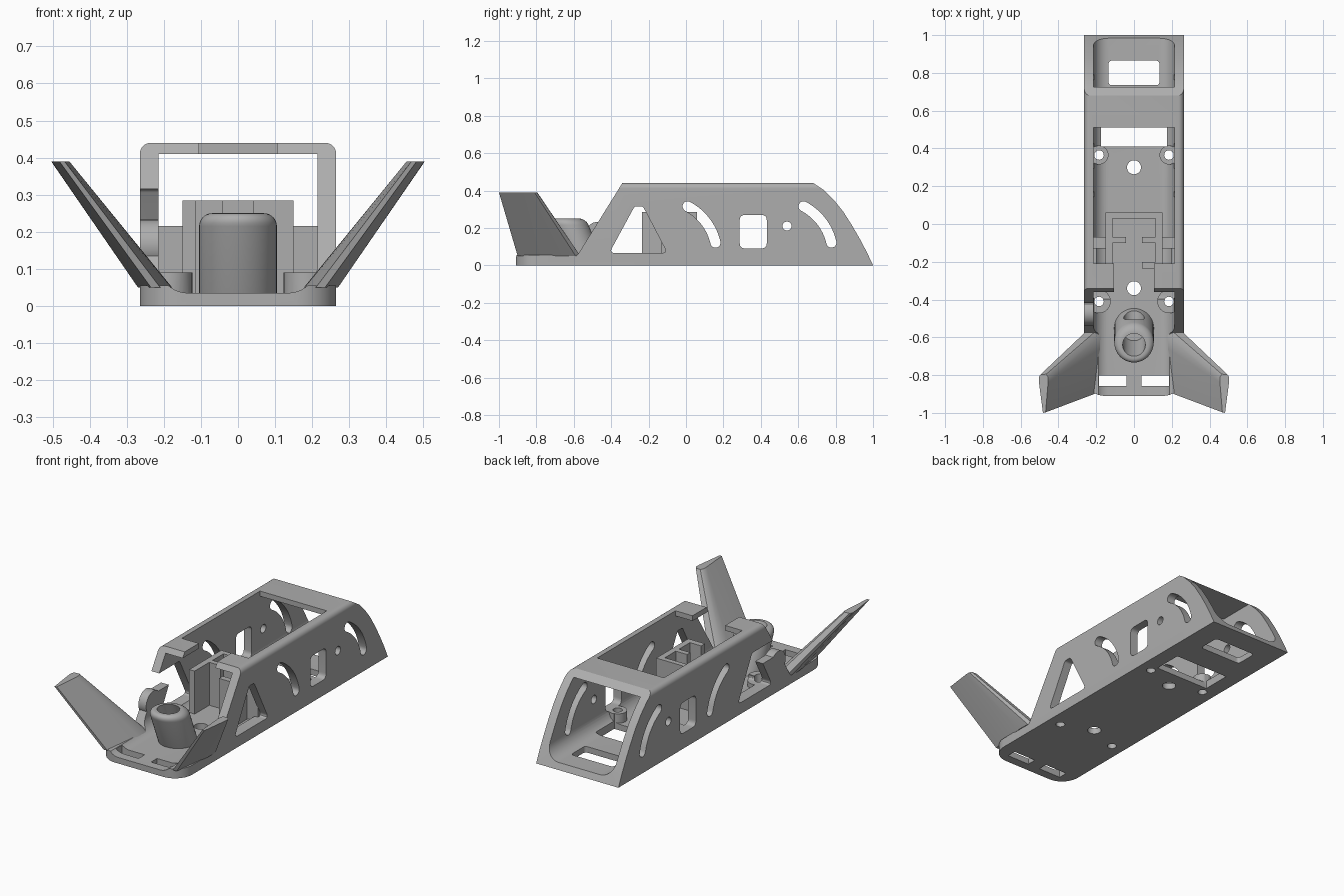
import bpy, bmesh, math
from mathutils import Vector

if "Cube" in bpy.data.objects:
    bpy.data.objects.remove(bpy.data.objects["Cube"])

grey = bpy.data.materials.new("plain_grey")
grey.use_nodes = True
COL = (0.42, 0.42, 0.42, 1)
grey.diffuse_color = COL
grey.node_tree.nodes["Principled BSDF"].inputs["Base Color"].default_value = COL


def make(name, bm):
    bmesh.ops.recalc_face_normals(bm, faces=bm.faces)
    me = bpy.data.meshes.new(name)
    bm.to_mesh(me)
    bm.free()
    me.materials.append(grey)
    ob = bpy.data.objects.new(name, me)
    bpy.context.collection.objects.link(ob)
    return ob


def loft(bm, rings):
    """Skin closed rings of equal length and cap both ends."""
    vs = [[bm.verts.new(p) for p in r] for r in rings]
    n = len(vs[0])
    for a, b in zip(vs, vs[1:]):
        for i in range(n):
            bm.faces.new((a[i], a[(i + 1) % n], b[(i + 1) % n], b[i]))
    bm.faces.new(vs[0][::-1])
    bm.faces.new(vs[-1])


def prism(name, pts, axis, lo, hi):
    def place(p, d):
        v = list(p)
        v.insert(axis, d)
        return v
    bm = bmesh.new()
    loft(bm, [[place(p, d) for p in pts] for d in (lo, hi)])
    return make(name, bm)


def arc(cx, cy, r, a0, a1, n=10):
    return [(cx + r * math.cos(math.radians(a0 + (a1 - a0) * i / n)),
             cy + r * math.sin(math.radians(a0 + (a1 - a0) * i / n))) for i in range(n + 1)]


def circle(cx, cy, r, n=32):
    return arc(cx, cy, r, 0, 360, n)[:-1]


def rounded(pts, r):
    """Round every corner of a polygon."""
    out = []
    for i, p in enumerate(pts):
        p = Vector(p)
        a = (Vector(pts[i - 1]) - p).normalized()
        b = (Vector(pts[(i + 1) % len(pts)]) - p).normalized()
        half = a.angle(b) / 2
        s, e = p + a * r / math.tan(half), p + b * r / math.tan(half)
        for k in range(7):
            t = k / 6
            out.append(tuple(s * (1 - t) ** 2 + p * 2 * t * (1 - t) + e * t * t))
    return out


def rect(x0, x1, y0, y1):
    return [(x0, y0), (x1, y0), (x1, y1), (x0, y1)]


def box(bm, x0, x1, y0, y1, z0, z1):
    loft(bm, [[(x, y, z) for x, y in rect(x0, x1, y0, y1)] for z in (z0, z1)])


def combine(ob, tool, op="DIFFERENCE"):
    m = ob.modifiers.new("bool", "BOOLEAN")
    m.operation, m.object, m.solver = op, tool, "EXACT"
    bpy.context.view_layer.objects.active = ob
    bpy.ops.object.modifier_apply(modifier=m.name)
    bpy.data.objects.remove(tool)


def smooth(ob):
    bpy.ops.object.select_all(action="DESELECT")
    ob.select_set(True)
    bpy.context.view_layer.objects.active = ob
    bpy.ops.object.shade_smooth_by_angle(angle=math.radians(30))


# Body: box tube with rounded top edges, trimmed by side and plan outlines
W, H, IN = 0.265, 0.44, 0.215
outer = [(-W, 0), (W, 0)] + arc(W - 0.03, H - 0.03, 0.03, 0, 90, 6) + arc(0.03 - W, H - 0.03, 0.03, 90, 180, 6)
body = prism("body_shell", outer, 1, -0.91, 1.05)
side = [(-1, -0.05), (-1, 0.055), (-0.58, 0.055), (-0.3215, 0.47), (0.63, 0.47), (0.68, 0.44),
        (0.735, 0.404), (0.79, 0.35), (0.84, 0.288), (0.888, 0.213), (0.93, 0.14), (0.967, 0.07),
        (1, 0), (1.02, -0.05)]
combine(body, prism("cut", side, 0, -0.4, 0.4), "INTERSECT")
plan = [(0.3, 1.1), (-0.3, 1.1), (-0.3, -0.8), *arc(-0.155, -0.8, 0.11, 180, 270),
        *arc(0.155, -0.8, 0.11, 270, 360), (0.3, -0.8)]
combine(body, prism("cut", plan, 2, -0.1, 0.6), "INTERSECT")
inner = arc(-0.135, 0.115, 0.08, 180, 270) + arc(0.135, 0.115, 0.08, 270, 360) + [(IN, 0.41), (-IN, 0.41)]
combine(body, prism("cut", inner, 1, -1.2, 1.2))

# Screw bosses rising from the floor
for x in (-0.185, 0.185):
    combine(body, prism("boss", circle(x, 0.365, 0.05), 2, 0.01, 0.09), "UNION")
    combine(body, prism("boss", circle(x, -0.41, 0.062), 2, 0.01, 0.09), "UNION")

# Roof opening, leaving a rear bar and two front tabs
combine(body, prism("cut", rect(-IN, IN, -0.21, 0.51), 2, 0.38, 0.5))
combine(body, prism("cut", rect(-0.105, 0.105, -0.6, -0.2), 2, 0.38, 0.5))

# Floor openings
floor_cuts = [rect(-0.175, 0.175, 0.41, 0.58), rounded(rect(-0.135, 0.135, 0.735, 0.865), 0.02),
              circle(0, 0.3, 0.037), circle(0, -0.34, 0.037)]
for s in (-1, 1):
    floor_cuts += [circle(s * 0.185, 0.365, 0.025), circle(s * 0.185, -0.41, 0.025),
                   rect(s * 0.1125 - 0.0725, s * 0.1125 + 0.0725, -0.857, -0.802)]
for pts in floor_cuts:
    combine(body, prism("cut", pts, 2, -0.1, 0.2))

# Wall openings, through both walls
def curved_slot(y):
    c, z, r, w = y - 0.13, 0.055, 0.295, 0.027
    a, b = 13, 62
    p, q = arc(c, z, r, a, b, 1)
    return (arc(c, z, r + w, a, b, 12) + arc(*q, w, b, b + 180, 8)[1:-1]
            + arc(c, z, r - w, b, a, 12) + arc(*p, w, a + 180, a + 360, 8)[1:-1])

triangle = rounded([(-0.41, 0.066), (-0.275, 0.315), (-0.23, 0.315), (-0.1, 0.066)], 0.018)
for pts in (triangle, curved_slot(0), curved_slot(0.62), circle(0.54, 0.21, 0.024),
            rounded(rect(0.287, 0.432, 0.09, 0.27), 0.03)):
    combine(body, prism("cut", pts, 0, -0.4, 0.4))

# Gap in the sloping edge of one wall, leaving a hook above a rounded lug
combine(body, prism("cut", rect(-0.6, -0.27, 0.215, 0.315), 0, -0.4, -0.2))
smooth(body)
smooth(prism("wall_lug", circle(-0.47, 0.165, 0.068), 0, -W, -IN))

# Component tray: side walls, back, split partition, half front, side ribs
bm = bmesh.new()
for s in (-1, 1):
    x0, x1 = sorted((s * 0.115, s * 0.15))
    box(bm, x0, x1, -0.235, 0.06, 0.03, 0.285)
    x0, x1 = sorted((s * 0.042, s * 0.115))
    box(bm, x0, x1, -0.1, -0.07, 0.03, 0.285)
    x0, x1 = sorted((s * 0.15, s * 0.22))
    box(bm, x0, x1, -0.13, -0.07, 0.03, 0.215)
box(bm, -0.115, 0.115, 0.03, 0.06, 0.03, 0.285)
box(bm, 0.042, 0.115, -0.235, -0.2, 0.03, 0.285)
make("component_tray", bm)

# Leaning cup with an open top and a side outlet
profile = [(0.105, 0.03), (0.105, 0.215)] + arc(0.07, 0.215, 0.035, 15, 90, 6) + [(0.06, 0.25), (0.06, 0.05)]
bm = bmesh.new()
rings = []
for r, z in profile:
    lean = -0.55 - 0.09 * (z - 0.03) / 0.22
    rings.append([(x, y, z) for x, y in circle(0, lean, r, 40)])
loft(bm, rings)
cup = make("leaning_cup", bm)
combine(cup, prism("cut", circle(0, 0.12, 0.055), 1, -0.6, -0.3))
smooth(cup)

# Canted tail fins: thick at the inner edge, thin at the outer tip
for s, name in ((1, "left_fin"), (-1, "right_fin")):
    root = [(0.21, -0.9), (0.235, -0.9), (0.27, -0.66), (0.268, -0.59), (0.25, -0.565),
            (0.2, -0.565), (0.178, -0.59), (0.18, -0.66)]
    tip = [(0.468, -0.997), (0.482, -1), (0.503, -0.84), (0.504, -0.81), (0.495, -0.797),
           (0.465, -0.795), (0.455, -0.81), (0.455, -0.84)]
    bm = bmesh.new()
    loft(bm, [[(s * x, y, z) for x, y in ring] for ring, z in ((root, 0.05), (tip, 0.39))])
    smooth(make(name, bm))
